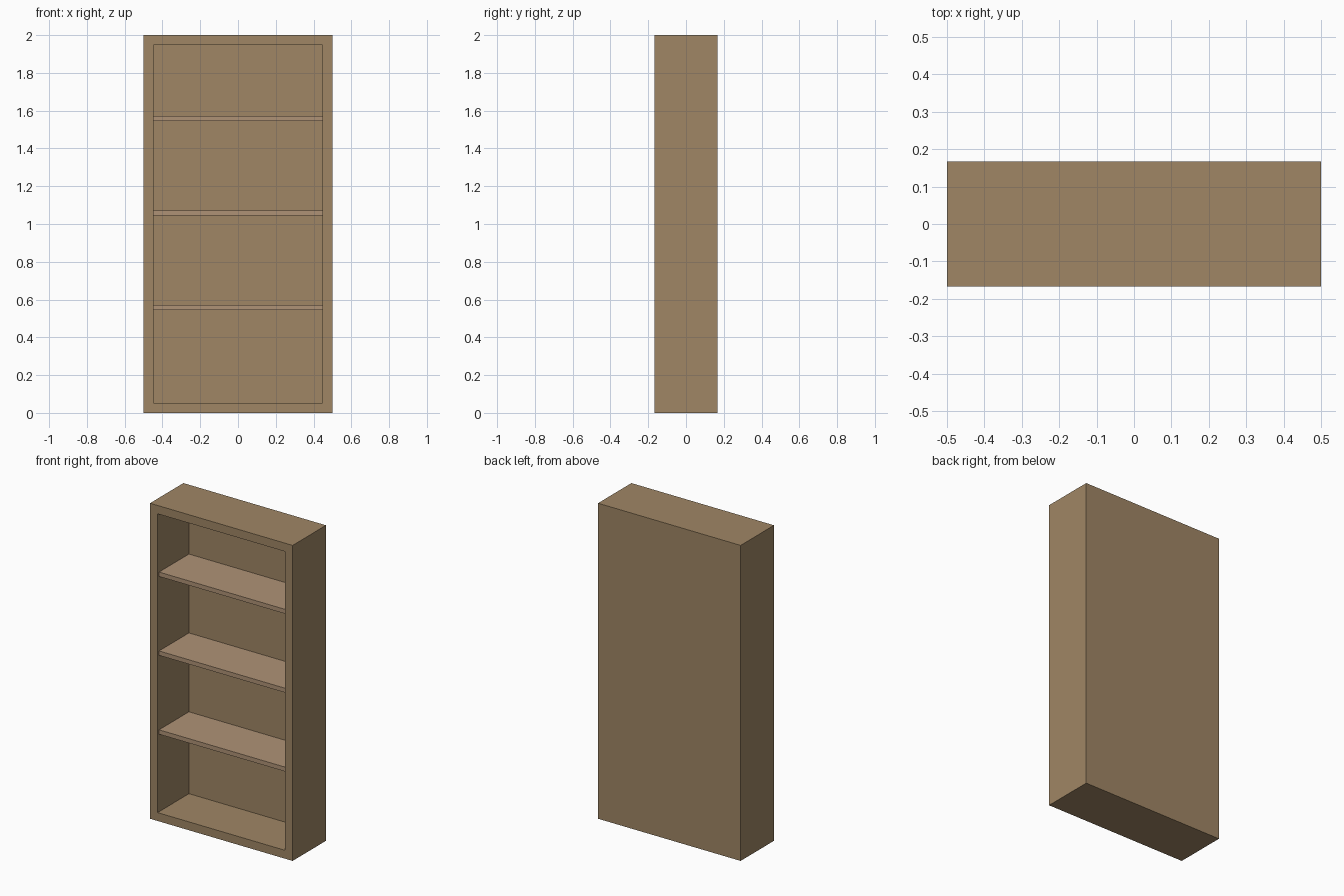
import bpy, bmesh
from mathutils import Matrix

if "Cube" in bpy.data.objects:
    bpy.data.objects.remove(bpy.data.objects["Cube"])

W, D, H = 1.0, 0.334, 2.0      # overall size
FRAME, BACK = 0.053, 0.02      # frame and back panel thickness


def material(name, rgb):
    m = bpy.data.materials.new(name)
    m.diffuse_color = (*rgb, 1)
    m.use_nodes = True
    m.node_tree.nodes["Principled BSDF"].inputs["Base Color"].default_value = m.diffuse_color
    return m


def box_bmesh(size, centre):
    bm = bmesh.new()
    bmesh.ops.create_cube(bm, size=1, matrix=Matrix.Translation(centre) @ Matrix.Diagonal((*size, 1)))
    return bm


def finish(bm, name, mat):
    bmesh.ops.recalc_face_normals(bm, faces=bm.faces)
    me = bpy.data.meshes.new(name)
    bm.to_mesh(me)
    bm.free()
    me.materials.append(mat)
    ob = bpy.data.objects.new(name, me)
    bpy.context.collection.objects.link(ob)
    return ob


case_wood = material("case_wood", (0.35, 0.24, 0.13))
shelf_wood = material("shelf_wood", (0.43, 0.29, 0.18))

# Case: one box whose front face is inset and pushed in to leave a back panel
bm = box_bmesh((W, D, H), (0, 0, H / 2))
front = min(bm.faces, key=lambda f: f.calc_center_median().y)
bmesh.ops.inset_region(bm, faces=[front], thickness=FRAME, use_even_offset=True)
inner = bmesh.ops.extrude_discrete_faces(bm, faces=[front])["faces"][0]
bmesh.ops.translate(bm, verts=inner.verts, vec=(0, D - BACK, 0))
finish(bm, "bookcase_case", case_wood)

# Shelves: slightly recessed from the front edge
y0, y1 = -D / 2 + 0.015, D / 2 - BACK
for i in range(3):
    bm = box_bmesh((W - 2 * FRAME, y1 - y0, 0.028), (0, (y0 + y1) / 2, 0.558 + 0.5 * i))
    finish(bm, f"shelf_{i + 1}", shelf_wood)
